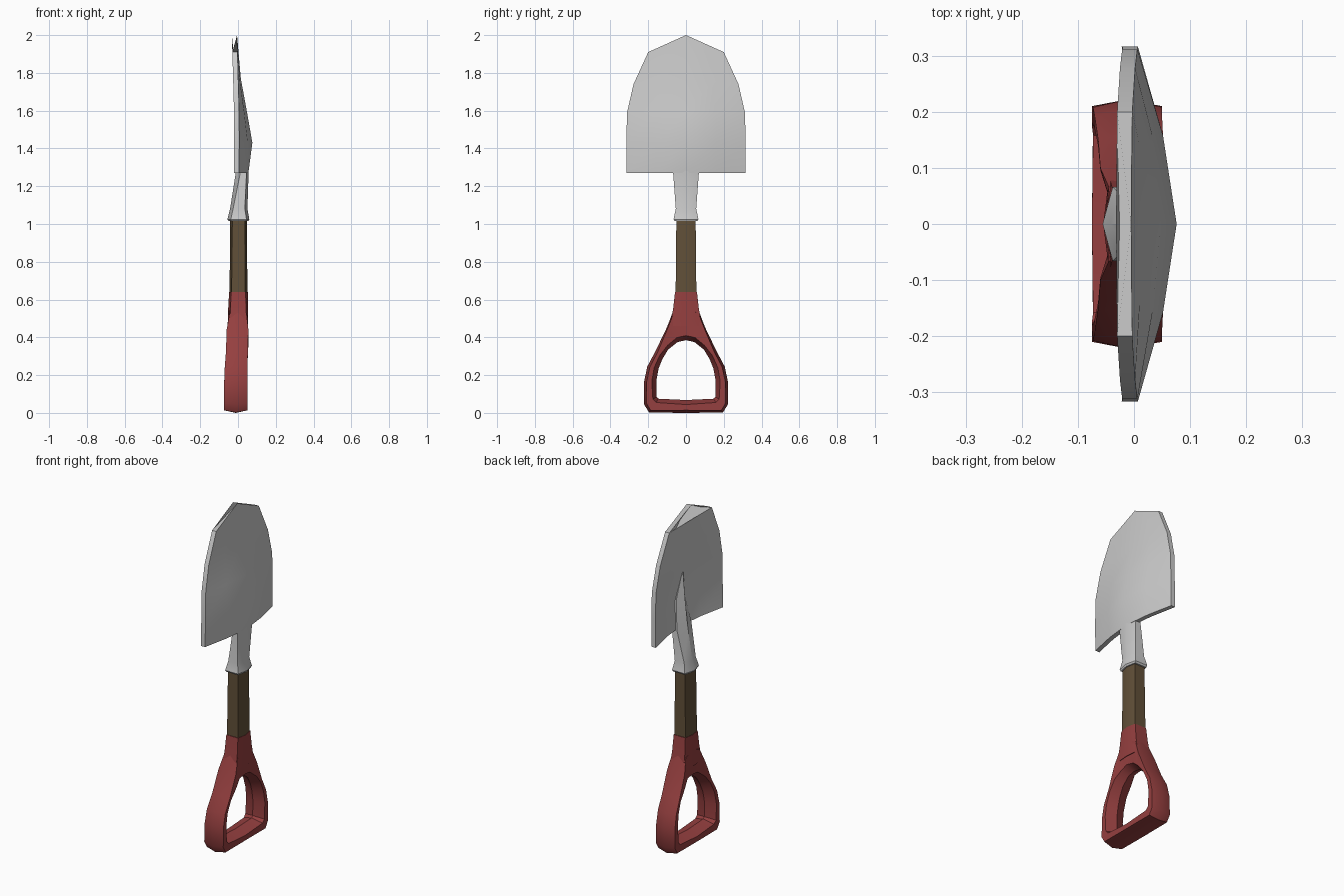
import bpy, bmesh, math
from mathutils import Vector

if "Cube" in bpy.data.objects:
    bpy.data.objects.remove(bpy.data.objects["Cube"])


def material(name, rgb):
    m = bpy.data.materials.new(name)
    m.diffuse_color = (*rgb, 1)
    m.use_nodes = True
    m.node_tree.nodes["Principled BSDF"].inputs["Base Color"].default_value = m.diffuse_color
    return m


RED = material("red_paint", (0.30, 0.05, 0.05))
WOOD = material("wood", (0.12, 0.08, 0.04))


def finish(bm, name, mat=None):
    bmesh.ops.recalc_face_normals(bm, faces=bm.faces[:])
    mesh = bpy.data.meshes.new(name)
    bm.to_mesh(mesh)
    bm.free()
    ob = bpy.data.objects.new(name, mesh)
    bpy.context.collection.objects.link(ob)
    if mat:
        mesh.materials.append(mat)
    bpy.ops.object.select_all(action='DESELECT')
    ob.select_set(True)
    bpy.context.view_layer.objects.active = ob
    bpy.ops.object.shade_smooth_by_angle(angle=math.radians(35))
    return ob


def loft(name, rings, mat=None, closed=False):
    """Skin a list of equal-sized rings; cap the ends or join them in a loop."""
    bm = bmesh.new()
    vs = [[bm.verts.new(p) for p in r] for r in rings]
    n = len(vs[0])
    pairs = list(zip(vs, vs[1:])) + ([(vs[-1], vs[0])] if closed else [])
    for a, b in pairs:
        for i in range(n):
            j = (i + 1) % n
            bm.faces.new((a[i], a[j], b[j], b[i]))
    if not closed:
        bm.faces.new(vs[0])
        bm.faces.new(vs[-1])
    return finish(bm, name, mat)


def hexagon(z, back, back_corner, front_corner, front, w):
    """Six-sided section with an apex on the front and back."""
    return [(back, 0, z), (back_corner, -w, z), (front_corner, -w, z),
            (front, 0, z), (front_corner, w, z), (back_corner, w, z)]


# Blade: dished rows of (edge z, centre z, half width, edge x, centre x)
rows = [(1.27, 1.27, .316, .005, .055), (1.43, 1.43, .316, .007, .076),
        (1.59, 1.59, .312, .006, .048), (1.74, 1.77, .278, .002, .015),
        (1.91, 2.00, .200, -.003, -.005)]
COLS = [-1, -.5, 0, .5, 1]
rings = []
for ze, zc, w, xe, xc in rows:
    front = [Vector((xe + (xc - xe) * (1 - abs(t) ** 1.5), w * t,
                     zc + (ze - zc) * abs(t))) for t in COLS]
    back = [p - Vector((.027, 0, 0)) for p in reversed(front)]
    rings.append(front + back)
loft("blade", rings)

# Socket: flared collar tapering into a spine on the blade's hollow side
loft("socket", [hexagon(1.015, -.050, -.035, .042, .054, .060),
                hexagon(1.025, -.056, -.038, .045, .060, .066),
                hexagon(1.08, -.042, -.026, .036, .050, .054),
                hexagon(1.27, -.012, .012, .045, .056, .068),
                hexagon(1.43, .006, .036, .055, .066, .040),
                hexagon(1.59, .020, .022, .032, .034, .006)])

# Wooden shaft
loft("shaft", [hexagon(.62, -.045, -.034, .038, .050, .055),
               hexagon(1.03, -.041, -.030, .036, .047, .051)], WOOD)

# Grip stem wrapping the lower end of the shaft
loft("grip_stem", [hexagon(.46, -.055, -.044, .046, .053, .085),
                   hexagon(.55, -.052, -.040, .043, .052, .068),
                   hexagon(.64, -.047, -.036, .040, .052, .058)], RED)

# D grip: (outer y, z, inner y, z, back x, front x) from top centre to bottom
half = [(0, .57, 0, .385, -.050, .050), (.068, .54, .045, .375, -.045, .045),
        (.100, .455, .095, .335, -.060, .055), (.160, .33, .125, .285, -.064, .052),
        (.205, .245, .145, .235, -.070, .050), (.222, .165, .157, .17, -.073, .050),
        (.222, .045, .155, .085, -.075, .050), (.195, .002, .145, .075, -.073, .050),
        (0, 0, 0, .068, -.075, .050)]
stations = half + [(-a, b, -c, d, e, f) for a, b, c, d, e, f in half[-2:0:-1]]
rings = []
for oy, oz, iy, iz, xb, xf in stations:
    o, i = Vector((0, oy, oz)), Vector((0, iy, iz))
    d = (i - o).normalized()
    mid = Vector(((xb + xf) / 2, 0, 0))
    bx, fx = Vector((xb, 0, 0)), Vector((xf, 0, 0))
    oc, ic = o + d * .014, i - d * .024
    rings.append([o + mid, oc + fx, ic + fx, i + mid, ic + bx, oc + bx])
loft("d_grip", rings, RED, closed=True)
